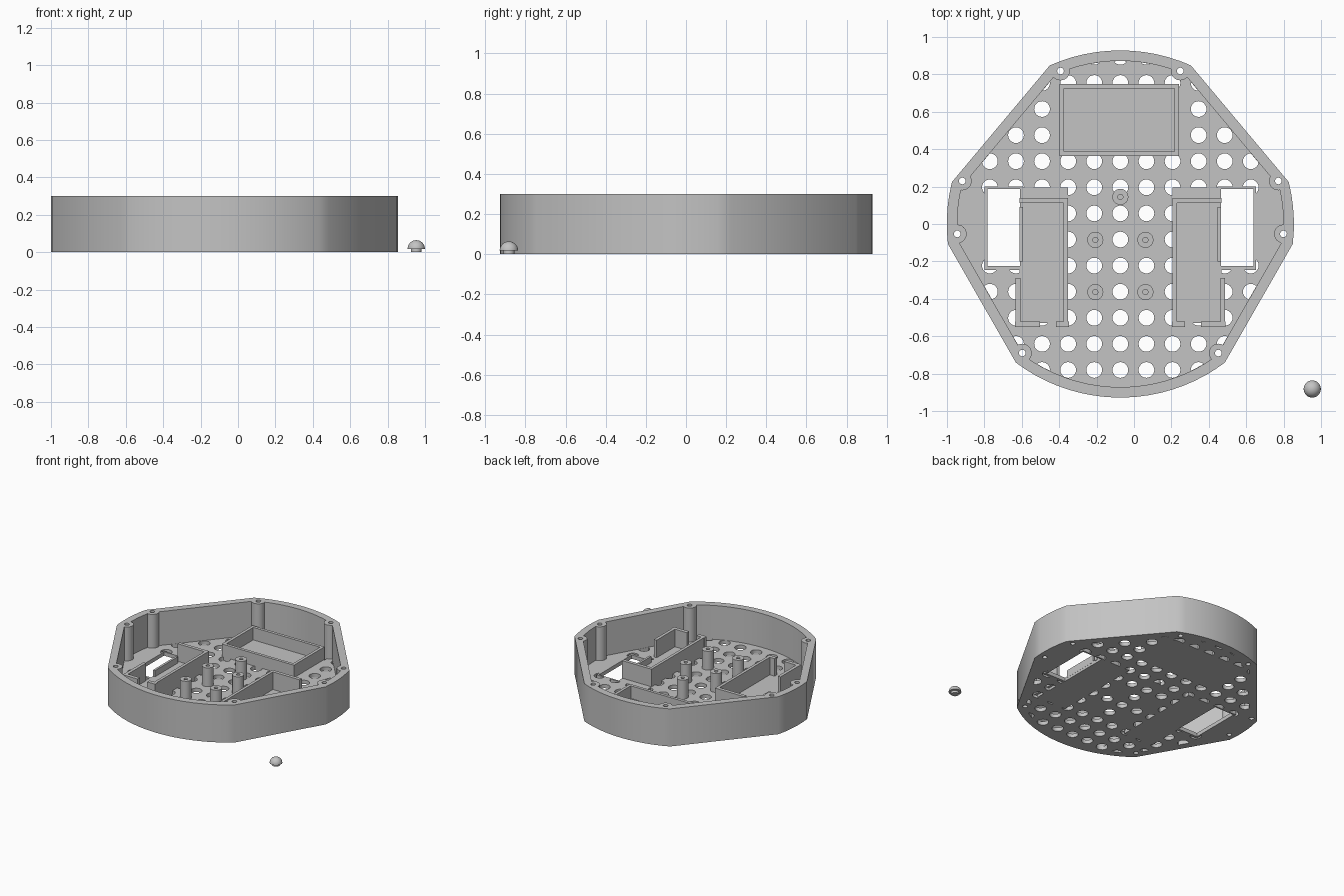
import bpy, bmesh, math
from mathutils import Matrix

if "Cube" in bpy.data.objects:
    bpy.data.objects.remove(bpy.data.objects["Cube"])

CX = -0.073          # chassis centre line
R = 0.928            # outer radius
FLOOR, TOP, BAY = 0.03, 0.30, 0.17

grey = bpy.data.materials.new("plain grey")
grey.diffuse_color = (0.55, 0.55, 0.55, 1)
grey.use_nodes = True
grey.node_tree.nodes["Principled BSDF"].inputs["Base Color"].default_value = grey.diffuse_color


def finish(name, bm):
    bmesh.ops.recalc_face_normals(bm, faces=bm.faces)
    me = bpy.data.meshes.new(name)
    bm.to_mesh(me)
    bm.free()
    me.materials.append(grey)
    ob = bpy.data.objects.new(name, me)
    bpy.context.collection.objects.link(ob)
    return ob


def prism(name, pts, z0, z1):
    bm = bmesh.new()
    face = bm.faces.new([bm.verts.new((x, y, z0)) for x, y in pts])
    ext = bmesh.ops.extrude_face_region(bm, geom=[face])
    for v in ext["geom"]:
        if isinstance(v, bmesh.types.BMVert):
            v.co.z = z1
    return finish(name, bm)


def boxes(name, items):
    """items: x0, x1, y0, y1, z0, z1 measured from the centre line"""
    bm = bmesh.new()
    for x0, x1, y0, y1, z0, z1 in items:
        m = Matrix.Translation((CX + (x0 + x1) / 2, (y0 + y1) / 2, (z0 + z1) / 2))
        m = m @ Matrix.Diagonal((abs(x1 - x0), y1 - y0, z1 - z0, 1))
        bmesh.ops.create_cube(bm, size=1, matrix=m)
    return finish(name, bm)


def cylinders(name, spots, r, z0, z1, seg=24):
    bm = bmesh.new()
    for x, y in spots:
        bmesh.ops.create_cone(bm, cap_ends=True, segments=seg, radius1=r, radius2=r,
                              depth=z1 - z0, matrix=Matrix.Translation((CX + x, y, (z0 + z1) / 2)))
    return finish(name, bm)


def boolean(ob, tool, op, keep=False):
    mod = ob.modifiers.new("cut", 'BOOLEAN')
    mod.operation, mod.solver, mod.object = op, 'EXACT', tool
    bpy.context.view_layer.objects.active = ob
    bpy.ops.object.modifier_apply(modifier=mod.name)
    if not keep:
        bpy.data.objects.remove(tool)


def outline(t):
    """circle trimmed by four flats, inset by t"""
    flats = [(-29.8, 0.853), (40, 0.834), (140, 0.834), (209.8, 0.853)]
    r, pts = R - t, []
    arcs = [(a, math.degrees(math.acos((d - t) / r))) for a, d in flats]
    for i, (a, h) in enumerate(arcs):
        b, k = arcs[(i + 1) % 4]
        if i == 3:
            b += 360
        s, e = a + h, b - k
        n = max(3, round((e - s) / 4))
        for j in range(n + 1):
            w = math.radians(s + (e - s) * j / n)
            pts.append((CX + r * math.cos(w), r * math.sin(w)))
    return pts


def smooth(ob):
    bpy.ops.object.select_all(action='DESELECT')
    ob.select_set(True)
    bpy.context.view_layer.objects.active = ob
    bpy.ops.object.shade_smooth_by_angle(angle=math.radians(30))


# Tub: floor and outer wall
chassis = prism("chassis", outline(0), 0, TOP)
boolean(chassis, prism("cavity", outline(0.056), FLOOR, 1), 'DIFFERENCE')

# Grid of round vents, clipped by the wall
posts = [(s * x, y) for x, y in ((0.32, 0.818), (0.845, 0.23), (0.872, -0.053), (0.524, -0.69))
         for s in (-1, 1)]
standoffs = [(0, 0.145)] + [(s * 0.134, y) for s in (-1, 1) for y in (-0.085, -0.364)]
vents = []
for i in range(-5, 6):
    for j in range(-5, 8):
        x, y = i * 0.1395, -0.083 + j * 0.1395
        if abs(i) == 1 and j in (0, -2):      # standoff sits here
            continue
        if abs(x) < 0.30 and 0.39 < y < 0.72 or 0.31 < abs(x) < 0.72 and -0.21 < y < 0.16:
            continue
        vents.append((x, y))
cutter = cylinders("vents", vents, 0.042, -0.1, 0.1)
boolean(cutter, prism("clip", outline(0.057), -0.2, 0.2), 'INTERSECT')
boolean(chassis, cutter, 'DIFFERENCE')

# Solid floor below the tray, the motor bays and around the wheel slots
pads = [(-0.324, 0.313, 0.363, 0.749, 0, FLOOR)]
for s in (-1, 1):
    pads += [(s * 0.28, s * 0.54, -0.53, 0.195, 0, FLOOR),
             (s * 0.52, s * 0.725, -0.245, 0.20, 0, FLOOR)]
for p in pads:
    boolean(chassis, boxes("pad", [p]), 'UNION')

# Screw posts and standoffs
post = cylinders("posts", posts, 0.05, 0, TOP)
boolean(post, prism("clip", outline(0.001), -0.1, 1), 'INTERSECT')
boolean(chassis, post, 'UNION')
boolean(chassis, cylinders("standoffs", standoffs, 0.043, 0, 0.18), 'UNION')
boolean(chassis, cylinders("screw_holes", posts, 0.018, -0.1, 1, 16), 'DIFFERENCE')
boolean(chassis, cylinders("pilot_holes", standoffs, 0.014, FLOOR, 1, 16), 'DIFFERENCE')

# Wheel slots
boolean(chassis, boxes("slots", [(s * 0.537, s * 0.711, -0.225, 0.187, -0.1, 0.1)
                                 for s in (-1, 1)]), 'DIFFERENCE')
smooth(chassis)

# Battery tray frame
tray = boxes("battery_tray", [(-0.324, 0.313, 0.363, 0.749, 0.02, 0.13)])
boolean(tray, boxes("tray_hollow", [(-0.30, 0.29, 0.387, 0.725, 0, 1)]), 'DIFFERENCE')

# Motor bays, mirrored left and right
for s, side in ((-1, "left"), (1, "right")):
    walls = [(0.28, 0.303, -0.53, 0.139, BAY),     # inner wall
             (0.30, 0.54, 0.112, 0.139, BAY),      # rear wall
             (0.535, 0.56, -0.53, -0.29, BAY),     # outer plate
             (0.52, 0.538, -0.20, 0.09, 0.08),     # low lip beside the slot
             (0.275, 0.345, -0.55, -0.52, BAY),    # front posts
             (0.43, 0.563, -0.55, -0.52, BAY)]
    boxes(side + "_motor_bay", [(s * a, s * b, c, d, 0.02, h) for a, b, c, d, h in walls])

# Loose caster dome with a short stem
bm = bmesh.new()
prof = [(0, 0), (0.028, 0), (0.028, 0.018)]
prof += [(0.046 * math.cos(math.radians(a)), 0.018 + 0.046 * math.sin(math.radians(a)))
         for a in range(0, 91, 10)]
vs = [bm.verts.new((x, 0, z)) for x, z in prof]
es = [bm.edges.new(p) for p in zip(vs, vs[1:])]
bmesh.ops.spin(bm, geom=vs + es, cent=(0, 0, 0), axis=(0, 0, 1), angle=2 * math.pi, steps=32)
bmesh.ops.remove_doubles(bm, verts=bm.verts, dist=0.0001)
dome = finish("caster_dome", bm)
dome.location = (0.953, -0.882, 0)
smooth(dome)
